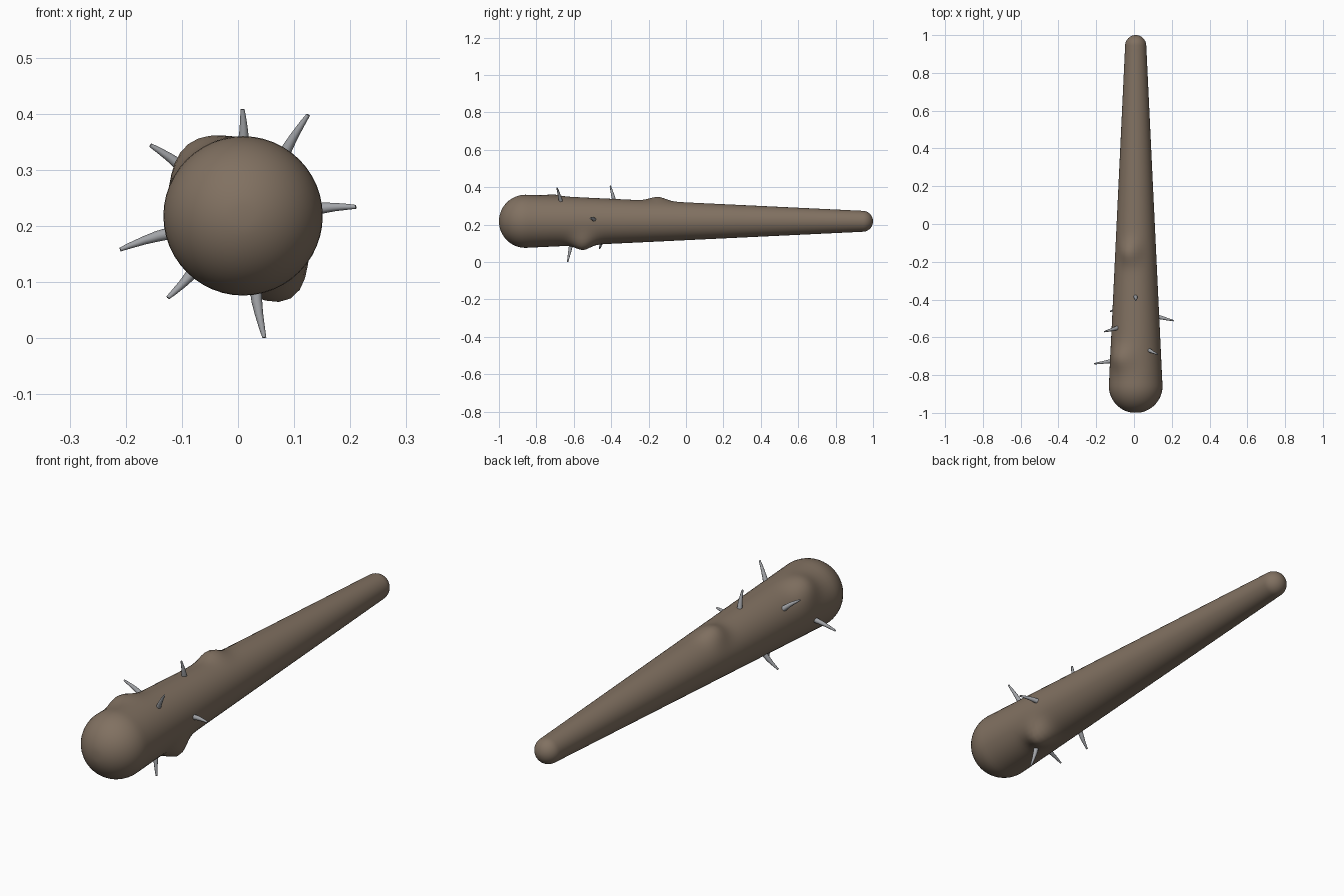
import bpy, bmesh, math
from mathutils import Vector

if "Cube" in bpy.data.objects:
    bpy.data.objects.remove(bpy.data.objects["Cube"])

CX, CZ = 0.009, 0.218          # long axis of the club
Y0, R0, Y1, R1 = -0.858, 0.142, 0.944, 0.056


def material(name, rgb):
    m = bpy.data.materials.new(name)
    m.diffuse_color = (*rgb, 1)
    m.use_nodes = True
    m.node_tree.nodes["Principled BSDF"].inputs["Base Color"].default_value = m.diffuse_color
    return m


def tube(name, rings, mat, angle):
    """Skin a list of vertex rings and close both ends."""
    bm = bmesh.new()
    loops = [[bm.verts.new(p) for p in ring] for ring in rings]
    n = len(loops[0])
    for a, b in zip(loops, loops[1:]):
        for i in range(n):
            j = (i + 1) % n
            bm.faces.new((a[i], a[j], b[j], b[i]))
    bm.faces.new(loops[0])
    bm.faces.new(loops[-1])
    bmesh.ops.recalc_face_normals(bm, faces=bm.faces)
    me = bpy.data.meshes.new(name)
    bm.to_mesh(me)
    bm.free()
    me.materials.append(mat)
    ob = bpy.data.objects.new(name, me)
    bpy.context.collection.objects.link(ob)
    bpy.ops.object.select_all(action='DESELECT')
    ob.select_set(True)
    bpy.context.view_layer.objects.active = ob
    bpy.ops.object.shade_smooth_by_angle(angle=math.radians(angle))
    return ob


wood = material("wood", (0.22, 0.165, 0.12))
metal = material("metal", (0.36, 0.37, 0.39))

# Club profile: round head, long taper, round handle end
profile = []
for i in range(1, 13):
    t = math.radians(90 * i / 12)
    profile.append((Y0 - R0 * math.cos(t), R0 * math.sin(t)))
for i in range(1, 90):
    f = i / 90
    profile.append((Y0 + (Y1 - Y0) * f, R0 + (R1 - R0) * f))
for i in range(0, 10):
    t = math.radians(90 * i / 10)
    profile.append((Y1 + R1 * math.sin(t), R1 * math.cos(t)))
profile.append((Y1 + R1, 0.002))

# Knots: y, angle round the axis, height, width round, width along
knots = [(-0.15, 108, 0.027, 0.036, 0.042),
         (-0.71, 127, 0.026, 0.045, 0.045),
         (-0.55, -60, 0.043, 0.038, 0.042)]


def bump(y, a, r):
    total = 0
    for ky, ka, h, wa, wy in knots:
        d = (a - math.radians(ka) + math.pi) % math.tau - math.pi
        total += h * math.exp(-0.5 * ((d * r / wa) ** 2 + ((y - ky) / wy) ** 2))
    return total if r > 0.08 else 0


SIDES = 48
rings = []
for y, r in profile:
    ring = []
    for i in range(SIDES):
        a = math.tau * i / SIDES
        q = r + bump(y, a, r)
        ring.append((CX + q * math.cos(a), y, CZ + q * math.sin(a)))
    rings.append(ring)
tube("club_body", rings, wood, 60)

# Nails: visible foot and tip
nails = [((0.007, -0.39, 0.352), (0.008, -0.405, 0.408)),
         ((0.085, -0.67, 0.328), (0.125, -0.69, 0.398)),
         ((-0.108, -0.556, 0.308), (-0.156, -0.57, 0.344)),
         ((0.150, -0.497, 0.229), (0.21, -0.512, 0.234)),
         ((-0.133, -0.728, 0.182), (-0.21, -0.74, 0.158)),
         ((-0.088, -0.45, 0.113), (-0.125, -0.462, 0.072)),
         ((0.035, -0.618, 0.075), (0.047, -0.633, 0.001))]
for k, (foot, tip) in enumerate(nails):
    foot, tip = Vector(foot), Vector(tip)
    d = (tip - foot).normalized()
    start = foot - d * 0.035
    u = d.cross(Vector((0, 1, 0))).normalized()
    v = d.cross(u)
    bend = 0.003 if k % 2 else -0.003
    rings = []
    for f, r in ((0, 0.012), (0.4, 0.0095), (0.6, 0.0075), (0.85, 0.0052), (1, 0.0035)):
        c = start.lerp(tip, f) + u * bend * math.sin(math.pi * f)
        rings.append([c + r * (u * math.cos(math.tau * i / 10) + v * math.sin(math.tau * i / 10))
                      for i in range(10)])
    tube(f"nail_{k + 1}", rings, metal, 50)
